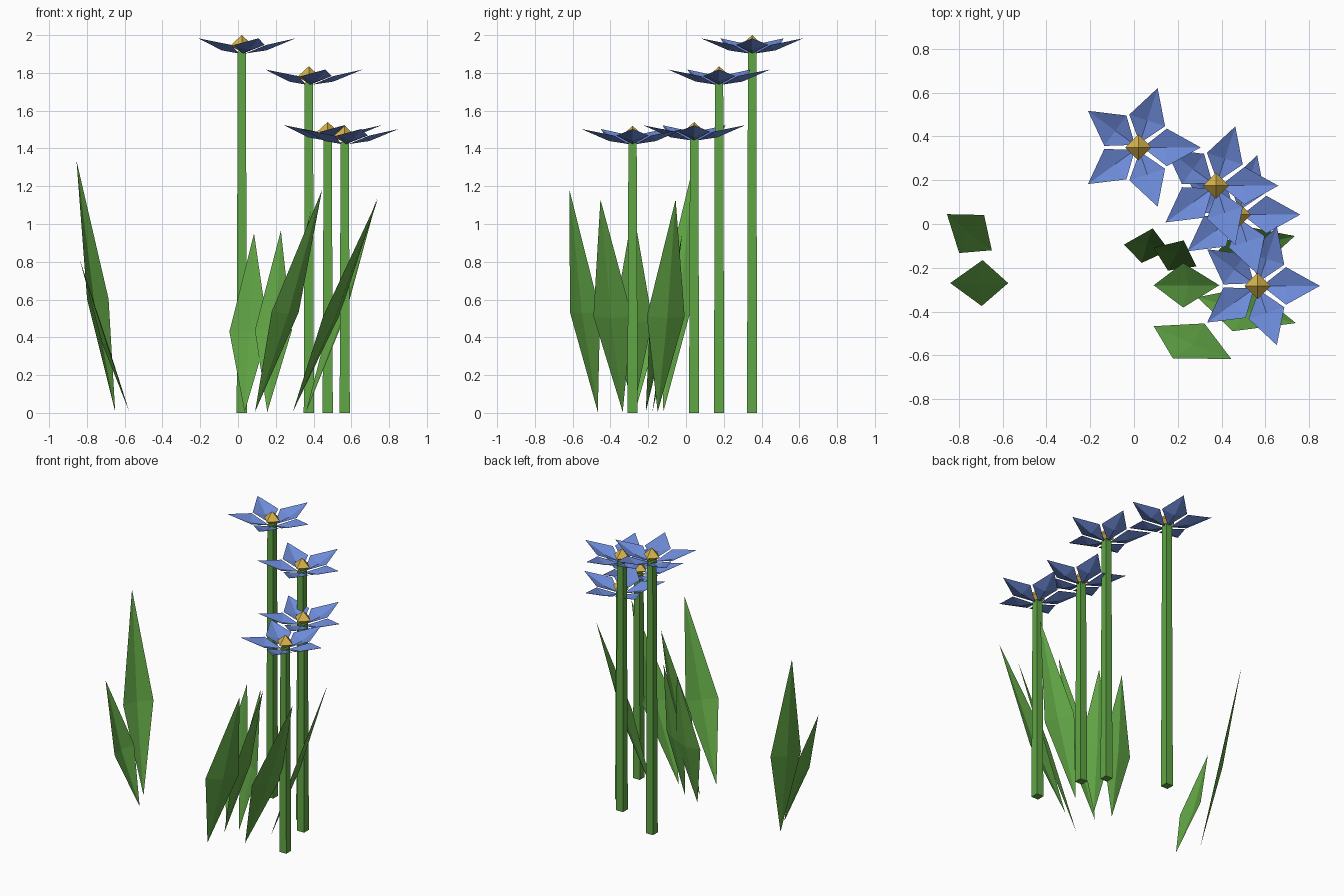
import bpy
from math import cos, sin, tau
from mathutils import Vector

cube = bpy.data.objects.get("Cube")
if cube:
    bpy.data.objects.remove(cube, do_unlink=True)


def material(name, rgb):
    mat = bpy.data.materials.new(name)
    mat.use_nodes = True
    mat.diffuse_color = (*rgb, 1)
    bsdf = next(n for n in mat.node_tree.nodes if n.type == "BSDF_PRINCIPLED")
    bsdf.inputs["Base Color"].default_value = (*rgb, 1)
    bsdf.inputs["Roughness"].default_value = 0.9
    return mat


GREEN = material("leaf green", (0.12, 0.38, 0.06))
BLUE = material("petal blue", (0.155, 0.26, 0.70))
GOLD = material("centre gold", (0.68, 0.45, 0.07))


def add_object(name, verts, faces, mat):
    mesh = bpy.data.meshes.new(name)
    mesh.from_pydata([tuple(v) for v in verts], [], faces)
    mesh.materials.append(mat)
    mesh.update()
    obj = bpy.data.objects.new(name, mesh)
    bpy.context.collection.objects.link(obj)
    return obj


def blade(root, side_a, tip, side_b, keel):
    """Folded diamond: four triangles around a sunken keel point."""
    return ([root, side_a, tip, side_b, keel],
            [(i, (i + 1) % 4, 4) for i in range(4)])


def stem(name, x, y, top):
    verts = []
    for half, z in ((0.027, 0), (0.022, top)):
        verts += [(x + sx * half, y + sy * half, z)
                  for sx, sy in ((-1, -1), (1, -1), (1, 1), (-1, 1))]
    faces = [(i, (i + 1) % 4, (i + 1) % 4 + 4, i + 4) for i in range(4)]
    add_object(name, verts, faces + [(3, 2, 1, 0), (4, 5, 6, 7)], GREEN)


def petals(name, x, y, z):
    verts, faces = [], []
    for k in range(5):
        a = k * tau / 5
        out, across = Vector((cos(a), sin(a), 0)), Vector((-sin(a), cos(a), 0))

        def at(r, w, h):
            return Vector((x, y, z + h)) + out * r + across * w

        v, f = blade(at(0.02, 0, 0), at(0.13, -0.086, 0.045),
                     at(0.285, 0, 0.08), at(0.13, 0.086, 0.045),
                     at(0.13, 0, 0.016))
        faces += [tuple(i + len(verts) for i in tri) for tri in f]
        verts += v
    add_object(name, verts, faces, BLUE)


def flower_centre(name, x, y, z):
    r = 0.06
    verts = [(x + r, y, z + 0.042), (x, y + r, z + 0.042),
             (x - r, y, z + 0.042), (x, y - r, z + 0.042),
             (x, y, z + 0.097), (x, y, z + 0.005)]
    faces = [(i, (i + 1) % 4, 4) for i in range(4)]
    faces += [((i + 1) % 4, i, 5) for i in range(4)]
    add_object(name, verts, faces, GOLD)


def leaf(name, root, tip, side):
    """Leaf leaning from root to tip; side is the half width on the ground plane."""
    root, tip = Vector((*root, 0.005)), Vector(tip)
    mid = root.lerp(tip, 0.45)
    half = Vector((*side, 0))
    up = half.cross(tip - root).normalized()
    if up.z < 0:
        up, half = -up, -half
    v, f = blade(root, mid + half, tip, mid - half, mid - up * 0.025)
    add_object(name, v, f, GREEN)


# Flowers: position and height of the petal base
flowers = {
    "tall": (0.02, 0.35, 1.903),
    "upper": (0.375, 0.175, 1.738),
    "lower": (0.475, 0.043, 1.443),
    "front": (0.565, -0.283, 1.423),
}
for label, (x, y, z) in flowers.items():
    stem(label + "_stem", x, y, z + 0.01)
    petals(label + "_petals", x, y, z)
    flower_centre(label + "_flower_centre", x, y, z)

# Leaves: root, tip, half width
leaf("right_back_leaf", (-0.65, -0.12), (-0.855, 0.045, 1.335), (0.057, 0.087))
leaf("right_front_leaf", (-0.575, -0.27), (-0.84, -0.27, 0.82), (0.002, 0.105))
leaf("middle_leaf", (0.09, -0.28), (0.39, -0.28, 1.08), (0, 0.102))
leaf("front_leaf", (0.09, -0.467), (0.445, -0.617, 1.18), (0.072, 0.08))
leaf("left_front_leaf", (0.29, -0.335), (0.74, -0.453, 1.13), (0.042, 0.102))
leaf("left_back_leaf", (0.36, -0.15), (0.735, -0.055, 1.13), (-0.038, 0.1))
leaf("inner_right_leaf", (0.035, -0.178), (0.085, -0.02, 0.95), (0.103, -0.013))
leaf("inner_left_leaf", (0.155, -0.213), (0.227, -0.075, 0.965), (0.098, -0.043))
